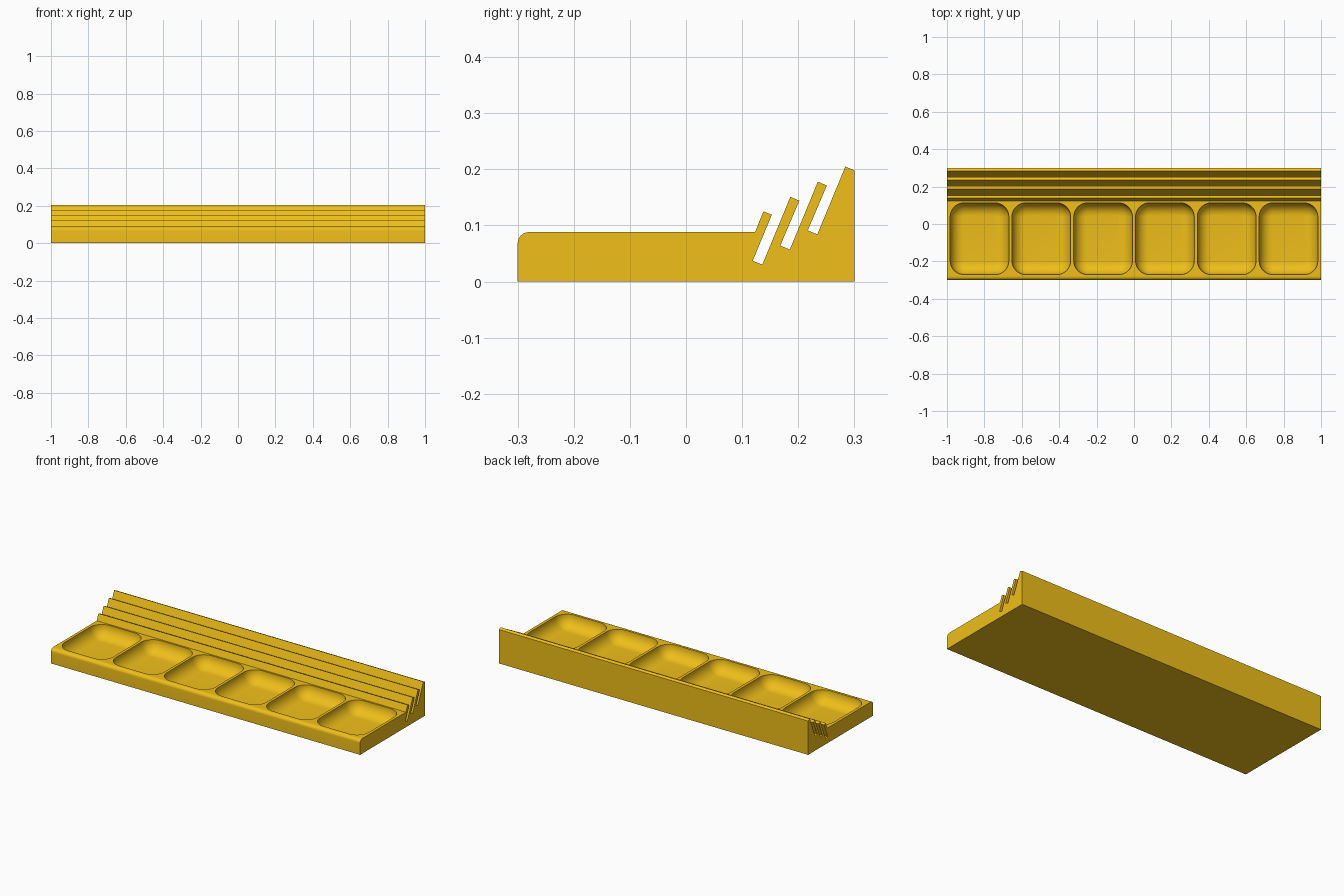
import bpy, bmesh
from math import sin, cos, pi

if "Cube" in bpy.data.objects:
    bpy.data.objects.remove(bpy.data.objects["Cube"])


def mesh_object(name, bm):
    bmesh.ops.recalc_face_normals(bm, faces=bm.faces)
    me = bpy.data.meshes.new(name)
    bm.to_mesh(me)
    bm.free()
    ob = bpy.data.objects.new(name, me)
    bpy.context.collection.objects.link(ob)
    return ob


def loft(bm, rings):
    """Skin a stack of equal rings and cap both ends."""
    vs = [[bm.verts.new(p) for p in ring] for ring in rings]
    n = len(vs[0])
    for a, b in zip(vs, vs[1:]):
        for i in range(n):
            j = (i + 1) % n
            bm.faces.new((a[i], a[j], b[j], b[i]))
    bm.faces.new(vs[0])
    bm.faces.new(vs[-1])


def rounded_rect(cx, cy, hx, hy, r, z, steps=10):
    pts = []
    for k, (sx, sy) in enumerate(((1, 1), (-1, 1), (-1, -1), (1, -1))):
        for s in range(steps + 1):
            t = (k + s / steps) * pi / 2
            pts.append((cx + sx * (hx - r) + r * cos(t),
                        cy + sy * (hy - r) + r * sin(t), z))
    return pts


# Tray body: side profile with rounded front edge and three slanted card slots
profile = [(-0.3, 0), (0.3, 0), (0.3, 0.198), (0.284, 0.205),
           (0.234, 0.084), (0.217, 0.091), (0.251, 0.171), (0.235, 0.178),
           (0.185, 0.057), (0.168, 0.064), (0.202, 0.144), (0.186, 0.151),
           (0.136, 0.030), (0.119, 0.037), (0.153, 0.119), (0.138, 0.125),
           (0.123, 0.088)]
R = 0.02
for i in range(9):
    t = pi / 2 + i * pi / 16
    profile.append((-0.3 + R + R * cos(t), 0.088 - R + R * sin(t)))
bm = bmesh.new()
loft(bm, [[(x, y, z) for y, z in profile] for x in (-1, 1)])
tray = mesh_object("token_tray", bm)

# Six scooped pockets with filleted floors
bm = bmesh.new()
FLOOR, FILLET, CORNER = 0.016, 0.07, 0.075
for k in range(6):
    cx = -0.826 + 0.3304 * k
    rings = [rounded_rect(cx, -0.079, 0.157, 0.192, CORNER, 0.11)]
    for i in range(11):
        t = i / 10 * pi / 2
        inset = FILLET * (1 - cos(t))
        rings.append(rounded_rect(cx, -0.079, 0.157 - inset, 0.192 - inset,
                                  CORNER - inset, FLOOR + FILLET * (1 - sin(t))))
    loft(bm, rings)
cutter = mesh_object("pocket_cutter", bm)
cutter.hide_render = True

# Cut the pockets and bake the result
mod = tray.modifiers.new("pockets", 'BOOLEAN')
mod.operation = 'DIFFERENCE'
mod.solver = 'EXACT'
mod.object = cutter
bpy.context.view_layer.objects.active = tray
bpy.ops.object.select_all(action='DESELECT')
tray.select_set(True)
bpy.ops.object.modifier_apply(modifier=mod.name)
bpy.data.objects.remove(cutter)
bpy.ops.object.shade_smooth_by_angle(angle=pi / 6)

# Yellow plastic
mat = bpy.data.materials.new("yellow")
mat.diffuse_color = (0.87, 0.52, 0.01, 1)
mat.use_nodes = True
mat.node_tree.nodes["Principled BSDF"].inputs["Base Color"].default_value = mat.diffuse_color
tray.data.materials.clear()
tray.data.materials.append(mat)
